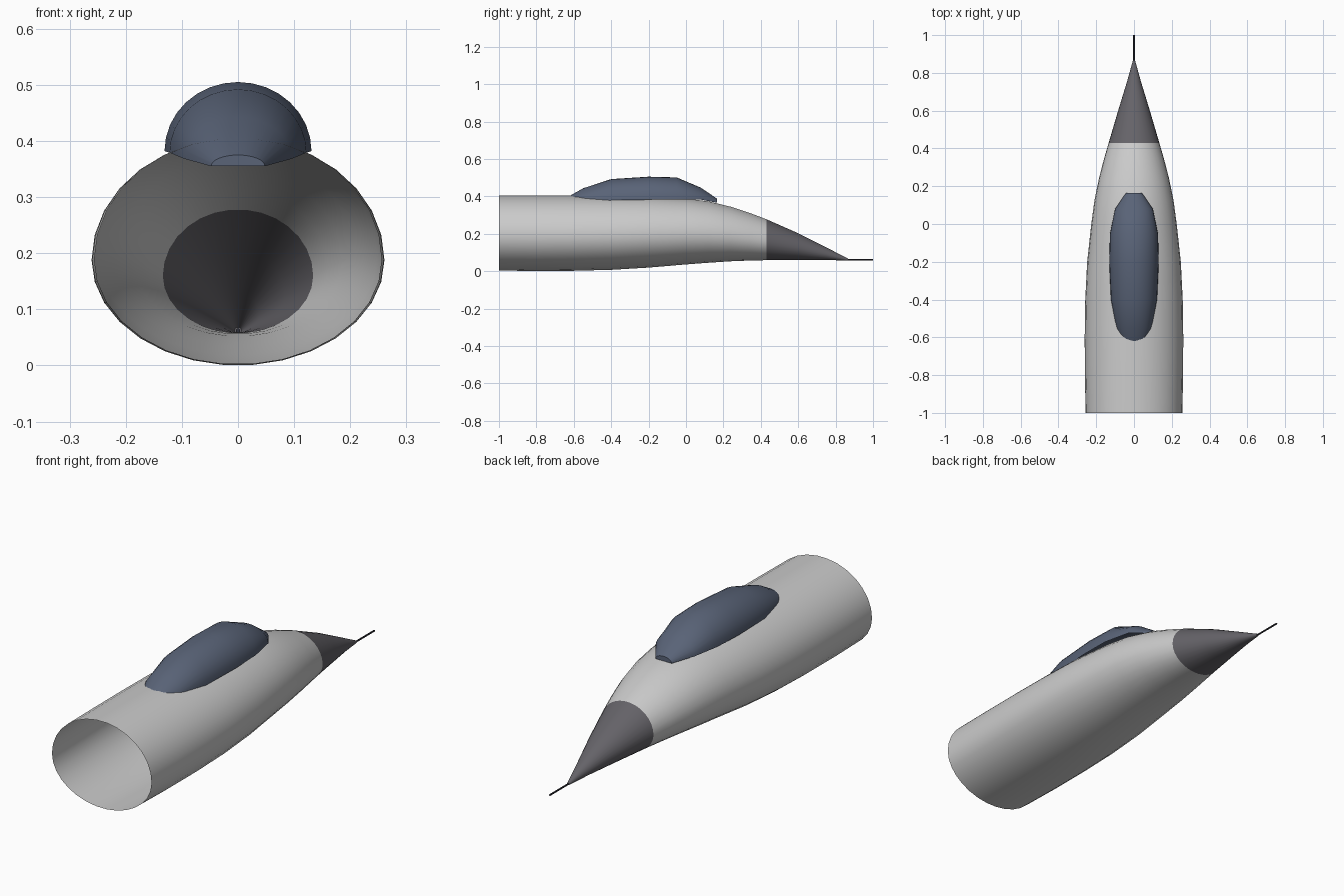
import bpy, bmesh, math
from math import sin, cos, pi

if "Cube" in bpy.data.objects:
    bpy.data.objects.remove(bpy.data.objects["Cube"])


def material(name, rgb):
    m = bpy.data.materials.new(name)
    m.diffuse_color = (*rgb, 1)
    m.use_nodes = True
    m.node_tree.nodes["Principled BSDF"].inputs["Base Color"].default_value = m.diffuse_color
    return m


def loft(name, rings, closed=True, cap_start=False, cap_end=False, mat=None, angle=40):
    """Skin a list of equal-length point rings."""
    bm = bmesh.new()
    vs = [[bm.verts.new(p) for p in r] for r in rings]
    n = len(rings[0])
    for a, b in zip(vs, vs[1:]):
        for i in range(n if closed else n - 1):
            j = (i + 1) % n
            bm.faces.new((a[i], a[j], b[j], b[i]))
    if cap_start:
        bm.faces.new(vs[0][::-1])
    if cap_end:
        bm.faces.new(vs[-1])
    bmesh.ops.recalc_face_normals(bm, faces=bm.faces[:])
    me = bpy.data.meshes.new(name)
    bm.to_mesh(me)
    bm.free()
    ob = bpy.data.objects.new(name, me)
    bpy.context.collection.objects.link(ob)
    if mat:
        me.materials.append(mat)
    bpy.ops.object.select_all(action='DESELECT')
    ob.select_set(True)
    bpy.context.view_layer.objects.active = ob
    bpy.ops.object.shade_smooth_by_angle(angle=math.radians(angle))
    return ob


def hull_ring(y, w, top, bottom, n=30):
    """Egg section: the upper half is a little taller than the lower."""
    c = bottom + (top - bottom) * 0.462
    pts = []
    for i in range(n):
        a = 2 * pi * i / n
        s = sin(a)
        pts.append((w * cos(a), y, c + s * (top - c if s > 0 else c - bottom)))
    return pts


def canopy_ring(y, w, top, base, n=16):
    return [(w * cos(pi * i / n), y, base + (top - base) * sin(pi * i / n))
            for i in range(n + 1)]


dark = material("nose_dark", (0.13, 0.125, 0.14))
glass = material("canopy_blue", (0.1, 0.125, 0.185))
black = material("probe_black", (0.03, 0.03, 0.04))

# Fuselage: open tube tapering forward (y, half width, top, bottom)
hull = [(-1, 0.256, 0.405, 0.002), (-0.8, 0.26, 0.405, 0.0), (-0.6, 0.261, 0.405, 0.001),
        (-0.4, 0.258, 0.404, 0.006), (-0.2, 0.248, 0.401, 0.018), (0, 0.226, 0.389, 0.035),
        (0.12, 0.21, 0.374, 0.044), (0.24, 0.186, 0.345, 0.052), (0.34, 0.16, 0.312, 0.056),
        (0.43, 0.134, 0.278, 0.058)]
loft("fuselage", [hull_ring(*s) for s in hull])

# Nose cone
nose = [(0.43, 0.134, 0.278, 0.058), (0.6, 0.084, 0.203, 0.059),
        (0.75, 0.038, 0.127, 0.059), (0.865, 0.006, 0.068, 0.057)]
loft("nose_cone", [hull_ring(*s) for s in nose], cap_end=True, mat=dark)

# Nose probe
loft("nose_probe", [[(0.004 * cos(pi * i / 4), y, 0.062 + 0.004 * sin(pi * i / 4))
                     for i in range(8)] for y in (0.85, 1.0)],
     cap_start=True, cap_end=True, mat=black)

# Canopy: half-round shell whose tail sinks into the fuselage (y, half width, top, base)
canopy = [(-0.67, 0.048, 0.375, 0.355), (-0.55, 0.095, 0.443, 0.368), (-0.4, 0.122, 0.492, 0.379),
          (-0.2, 0.131, 0.505, 0.382), (-0.05, 0.127, 0.501, 0.384), (0.08, 0.1, 0.446, 0.382),
          (0.165, 0.042, 0.388, 0.366)]
loft("canopy", [canopy_ring(*s) for s in canopy], closed=False,
     cap_start=True, cap_end=True, mat=glass)
